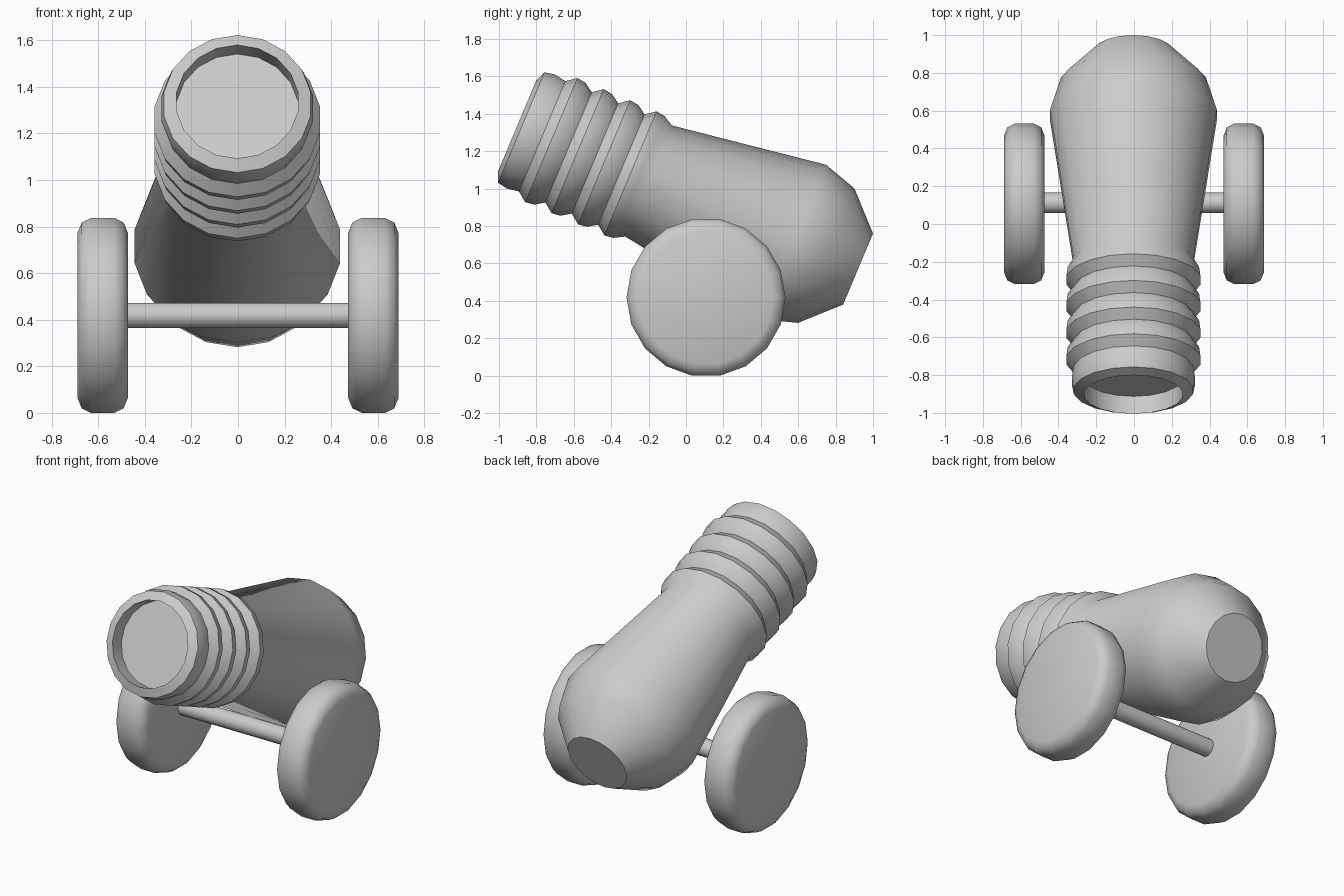
import bpy, bmesh, math
from mathutils import Matrix, Vector

if "Cube" in bpy.data.objects:
    bpy.data.objects.remove(bpy.data.objects["Cube"])

SIDES = 18


def lathe(name, profile, origin, axis, start):
    """Revolve (distance, radius) pairs around axis; first vertex lies along start."""
    axis, start = Vector(axis).normalized(), Vector(start).normalized()
    side = axis.cross(start)
    origin = Vector(origin)
    bm = bmesh.new()
    rings = []
    for t, r in profile:
        ring = []
        for i in range(SIDES):
            a = 2 * math.pi * i / SIDES
            ring.append(bm.verts.new(origin + axis * t + (start * math.cos(a) + side * math.sin(a)) * r))
        rings.append(ring)
    for a, b in zip(rings, rings[1:]):
        for i in range(SIDES):
            j = (i + 1) % SIDES
            bm.faces.new((a[i], a[j], b[j], b[i]))
    bm.faces.new(rings[0][::-1])
    bm.faces.new(rings[-1])
    bmesh.ops.recalc_face_normals(bm, faces=bm.faces)
    mesh = bpy.data.meshes.new(name)
    bm.to_mesh(mesh)
    bm.free()
    obj = bpy.data.objects.new(name, mesh)
    bpy.context.collection.objects.link(obj)
    bpy.ops.object.select_all(action='DESELECT')
    obj.select_set(True)
    bpy.context.view_layer.objects.active = obj
    bpy.ops.object.shade_smooth_by_angle(angle=math.radians(43))
    return obj


# Barrel: bulbous breech, taper, four ribs, muzzle lip and shallow bore
tilt = math.radians(22.8)
c, s = math.cos(tilt), math.sin(tilt)
profile = [(0, 0.206), (0.185, 0.39), (0.374, 0.448), (1.215, 0.322)]
for k in range(4):
    t = 1.22 + 0.153 * k
    profile += [(t + 0.05, 0.353), (t + 0.1, 0.36), (t + 0.153, 0.32)]
profile += [(1.90, 0.331), (1.953, 0.32), (1.977, 0.264), (1.877, 0.264)]
lathe("barrel", profile, (-0.003, 0.92, 0.57), (0, -c, s), (0, s, c))

# Wheels: solid discs with rounded rims
wheel_y, wheel_z = 0.107, 0.4185
rim = [(-0.108, 0.36), (-0.09, 0.405), (-0.05, 0.425),
       (0.05, 0.425), (0.09, 0.405), (0.108, 0.36)]
for name, sign in (("right_wheel", 1), ("left_wheel", -1)):
    lathe(name, rim, (0.581 * sign, wheel_y, wheel_z), (sign, 0, 0), (0, 1, 0))

# Axle
lathe("axle", [(-0.55, 0.055), (0.55, 0.055)], (0, 0.112, wheel_z), (1, 0, 0), (0, 1, 0))
